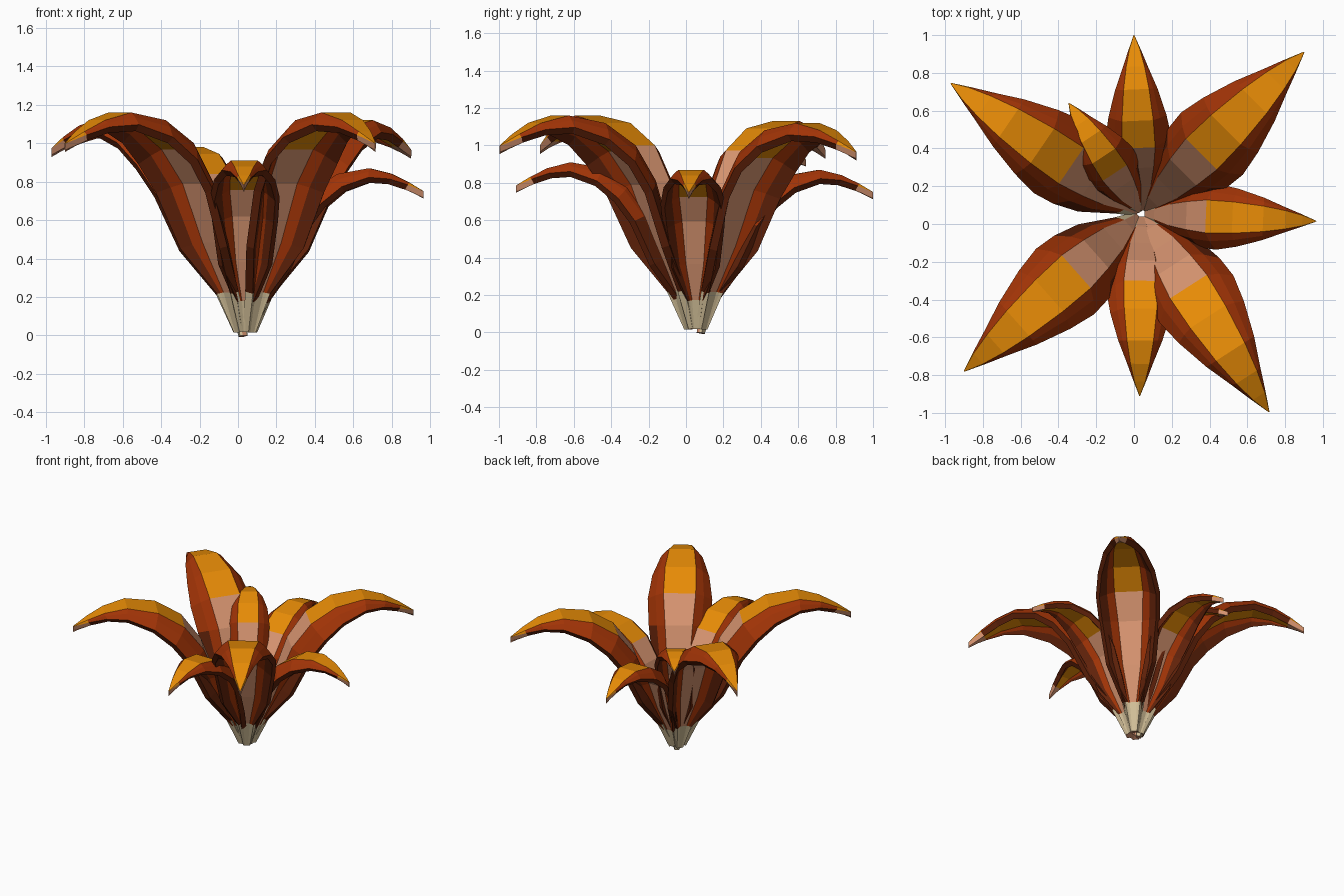
import bpy, bmesh, math
from mathutils import Vector

if "Cube" in bpy.data.objects:
    bpy.data.objects.remove(bpy.data.objects["Cube"])


def mat(name, col):
    m = bpy.data.materials.new(name)
    m.diffuse_color = (*col, 1)
    m.use_nodes = True
    m.node_tree.nodes["Principled BSDF"].inputs["Base Color"].default_value = m.diffuse_color
    return m


MATS = [mat("pale_base", (0.68, 0.55, 0.33)),
        mat("dusty_pink", (0.71, 0.31, 0.17)),
        mat("orange", (0.80, 0.26, 0.002)),
        mat("rust", (0.36, 0.034, 0.002)),
        mat("dark_brown", (0.12, 0.016, 0.003))]
BASE, PINK, ORANGE, RUST, DARK = range(5)

# Spine of a full-size leaf: reach, height, half width, edge curl, width share of centre stripe
ROWS = [(0.02, 0.03, 0.035, 0.30, 0.50),
        (0.09, 0.24, 0.080, 0.40, 0.45),
        (0.20, 0.50, 0.180, 0.52, 0.42),
        (0.32, 0.81, 0.220, 0.52, 0.45),
        (0.46, 1.00, 0.232, 0.50, 0.50),
        (0.65, 1.12, 0.205, 0.46, 0.54),
        (0.87, 1.16, 0.150, 0.42, 0.60),
        (1.03, 1.12, 0.092, 0.40, 0.70),
        (1.15, 1.06, 0.046, 0.40, 0.80),
        (1.25, 1.00, 0.003, 0.40, 0.80)]
LAST = len(ROWS) - 2
CENTRE = Vector((0.04, 0.055, 0))


def colour(i, j, under):
    """Pale foot, pink then orange centre stripe, rust margins with dark edges."""
    if i == 0:
        return PINK if j == 2 and not under else BASE
    if i == LAST:
        return PINK if under else ORANGE
    if j == 2:
        return PINK if i < 4 else ORANGE
    if j in (0, 4) and (under or i < 3):
        return DARK
    return RUST


def leaf(name, tip_x, tip_y, peak, width, foot=0.03, droop=1.0):
    """Arched leaf with edges curled down, running from the crown to its tip."""
    out = Vector((tip_x, tip_y, 0)) - CENTRE
    reach = out.length / 1.25
    out.normalize()
    side = Vector((-out.y, out.x, 0))
    up = Vector((0, 0, 1))
    rise = (peak - foot) / 1.13
    thick = 0.045 * (0.4 + 0.6 * width)
    spine = []
    for k, row in enumerate(ROWS):
        z = row[1] if k < 7 else 1.16 + (row[1] - 1.16) * droop
        spine.append((row[0] * reach, foot + (z - 0.03) * rise))
    bm = bmesh.new()
    top, low = [], []
    for i, (r, z) in enumerate(spine):
        a, b = spine[max(i - 1, 0)], spine[min(i + 1, len(spine) - 1)]
        t = Vector((b[0] - a[0], b[1] - a[1])).normalized()
        normal = up * t.x - out * t.y
        w, curl, s = ROWS[i][2] * width, ROWS[i][3], ROWS[i][4]
        mid = (1 + s) / 2
        # the thickness leans inward under the curled edges
        lean = min(0.6 * thick, 0.35 * w)
        drop_dir = -up if i == len(spine) - 1 else -normal
        upper, lower = [], []
        for u, d in ((-1, 1), (-mid, 0.4), (-s, 0), (s, 0), (mid, 0.4), (1, 1)):
            p = CENTRE + out * r + up * z + side * (u * w) - normal * (d * curl * w)
            upper.append(bm.verts.new(p))
            lower.append(bm.verts.new(p + drop_dir * thick * (1 - 0.25 * d)
                                      - side * (u * lean)))
        top.append(upper)
        low.append(lower)

    def face(verts, m):
        bm.faces.new(verts).material_index = m

    for i in range(len(top) - 1):
        for j in range(5):
            face((top[i][j], top[i + 1][j], top[i + 1][j + 1], top[i][j + 1]), colour(i, j, False))
            face((low[i][j], low[i][j + 1], low[i + 1][j + 1], low[i + 1][j]), colour(i, j, True))
        # rims along both edges
        for j in (0, 5):
            rim = BASE if i == 0 else PINK if i == LAST else DARK
            face((top[i][j], low[i][j], low[i + 1][j], top[i + 1][j]), rim)
    # end caps
    for j in range(5):
        face((top[0][j], top[0][j + 1], low[0][j + 1], low[0][j]), PINK)
        face((top[-1][j], low[-1][j], low[-1][j + 1], top[-1][j + 1]), PINK)
    bmesh.ops.recalc_face_normals(bm, faces=bm.faces[:])
    me = bpy.data.meshes.new(name)
    bm.to_mesh(me)
    bm.free()
    for m in MATS:
        me.materials.append(m)
    ob = bpy.data.objects.new(name, me)
    bpy.context.collection.objects.link(ob)
    return ob


# Four large outer leaves
leaf("large_leaf_back_left", -0.97, 0.745, 1.13, 1.0)
leaf("large_leaf_back_right", 0.90, 0.91, 1.12, 1.0)
leaf("large_leaf_front_right", 0.715, -0.995, 1.16, 1.0)
leaf("large_leaf_front_left", -0.90, -0.78, 1.16, 1.0)

# Three smaller leaves between them
leaf("small_leaf_right", 0.965, 0.015, 0.87, 0.75)
leaf("small_leaf_front", 0.03, -0.91, 0.91, 0.78)
leaf("small_leaf_back", 0.0, 1.0, 0.87, 0.75)

# Steep young leaf in the middle
leaf("inner_leaf", -0.345, 0.64, 0.98, 0.66, foot=0.0, droop=0.4)
